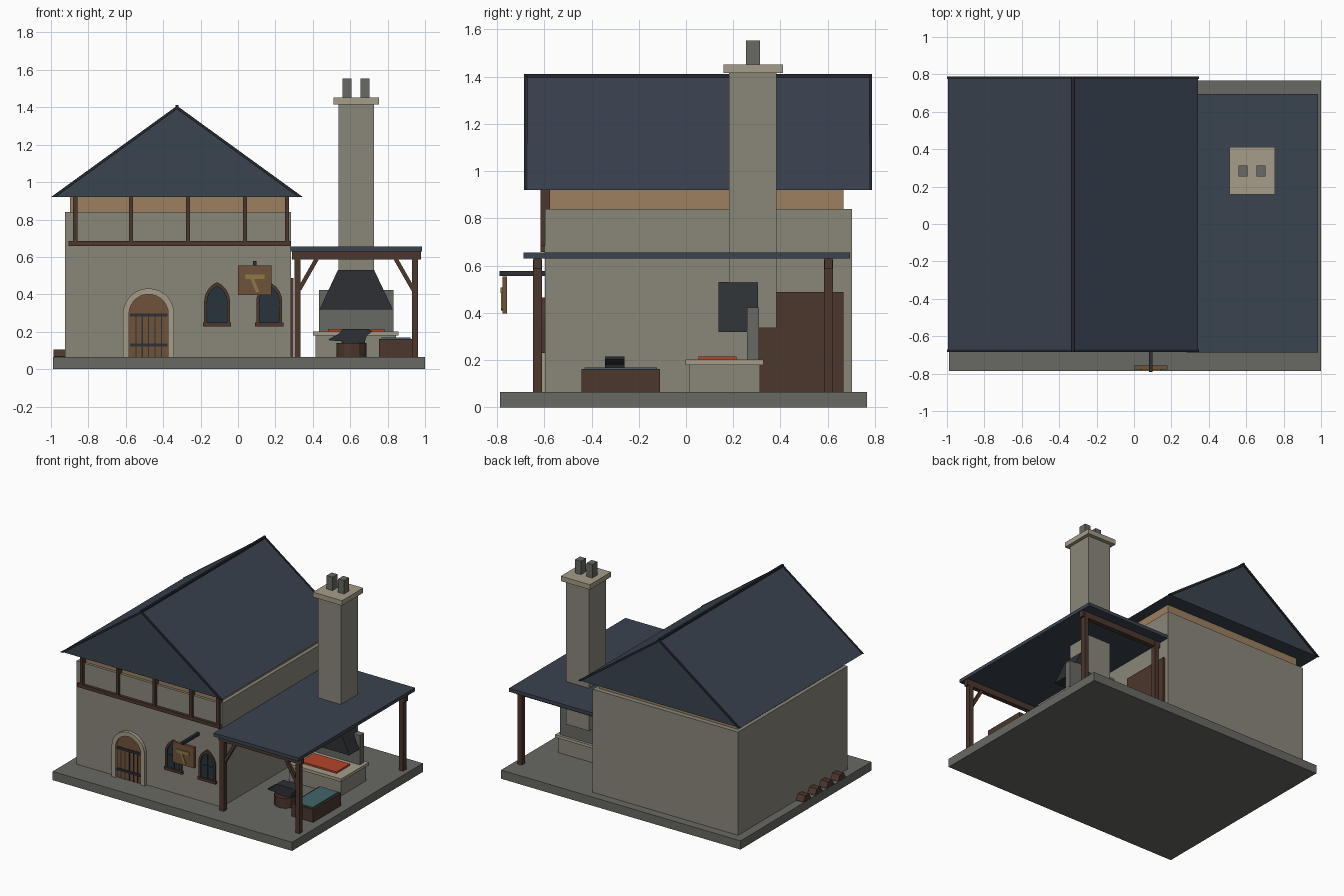
import bpy, bmesh, math

if "Cube" in bpy.data.objects:
    bpy.data.objects.remove(bpy.data.objects["Cube"])

def mat(name, hexcol):
    lin = lambda c: c / 12.92 if c < 0.04 else ((c + 0.055) / 1.055) ** 2.4
    m = bpy.data.materials.new(name)
    m.diffuse_color = [lin(int(hexcol[i:i + 2], 16) / 255) for i in (0, 2, 4)] + [1]
    m.use_nodes = True
    m.node_tree.nodes["Principled BSDF"].inputs["Base Color"].default_value = m.diffuse_color
    return m

STONE, BASE, PALE = mat("stone", "8a877a"), mat("paving", "686963"), mat("pale_stone", "a69d8a")
PLASTER, TIMBER, PLANK = mat("plaster", "9c8060"), mat("timber", "4b372d"), mat("plank", "6f543b")
SLATE, DARK, IRON = mat("slate", "3a4350"), mat("dark_trim", "23282e"), mat("iron", "2d3033")
GLASS, COAL, WATER, BRASS = mat("glass", "26333c"), mat("coal", "b5452a"), mat("water", "41656c"), mat("brass", "8f7a42")

def finish(name, bm, m):
    bmesh.ops.recalc_face_normals(bm, faces=bm.faces)
    me = bpy.data.meshes.new(name)
    bm.to_mesh(me)
    bm.free()
    me.materials.append(m)
    ob = bpy.data.objects.new(name, me)
    bpy.context.collection.objects.link(ob)
    return ob

def prism(name, pts, y0, y1, m):
    """Extrude an x/z outline along y."""
    bm = bmesh.new()
    f = bm.faces.new([bm.verts.new((x, y0, z)) for x, z in pts])
    r = bmesh.ops.extrude_face_region(bm, geom=[f])
    bmesh.ops.translate(bm, vec=(0, y1 - y0, 0),
                        verts=[v for v in r["geom"] if isinstance(v, bmesh.types.BMVert)])
    return finish(name, bm, m)

def box(name, x0, x1, y0, y1, z0, z1, m):
    return prism(name, [(x0, z0), (x1, z0), (x1, z1), (x0, z1)], y0, y1, m)

def strut(name, a, b, w, y0, y1, m):
    """Straight bar between two x/z points."""
    dx, dz = b[0] - a[0], b[1] - a[1]
    k = w / 2 / math.hypot(dx, dz)
    n = (-dz * k, dx * k)
    prism(name, [(a[0] + n[0], a[1] + n[1]), (b[0] + n[0], b[1] + n[1]),
                 (b[0] - n[0], b[1] - n[1]), (a[0] - n[0], a[1] - n[1])], y0, y1, m)

def cyl(name, c, r, depth, n, m, along_x=False):
    bm = bmesh.new()
    bmesh.ops.create_cone(bm, cap_ends=True, segments=n, radius1=r, radius2=r, depth=depth)
    ob = finish(name, bm, m)
    ob.location = c
    if along_x:
        ob.rotation_euler = (0, math.pi / 2, 0)
    return ob

# Ground slab and house walls
box("base_slab", -0.99, 1.0, -0.787, 0.767, 0, 0.065, BASE)
box("house_walls", -0.925, 0.283, -0.597, 0.703, 0.06, 0.84, STONE)
box("upper_plaster", -0.898, 0.256, -0.578, 0.667, 0.83, 0.925, PLASTER)

# Front timber framing
box("timber_rail", -0.905, 0.28, -0.617, -0.59, 0.658, 0.685, TIMBER)
for i, x in enumerate((-0.87, -0.572, -0.267, 0.037, 0.262)):
    box(f"timber_stud_{i}", x - 0.011, x + 0.011, -0.617, -0.575, 0.68, 0.925, TIMBER)

# Gable roof with bargeboards and ridge cap
L, R, C, EAVE, TOP = -1.0, 0.347, -0.326, 0.92, 1.402
prism("main_roof", [(L + 0.005, EAVE), (R - 0.005, EAVE), (C, TOP)], -0.675, 0.78, SLATE)
for side, y in (("front", -0.685), ("back", 0.775)):
    prism(f"bargeboard_{side}", [(L, EAVE), (C, TOP + 0.006), (R, EAVE), (R - 0.025, EAVE),
                                 (C, TOP - 0.012), (L + 0.025, EAVE)], y, y + 0.013, DARK)
box("ridge_cap", C - 0.008, C + 0.008, -0.685, 0.788, 1.39, 1.412, DARK)

# Arched door with stone surround, straps and bars
DX, SPRING, RI, RO = -0.478, 0.295, 0.105, 0.137
def arc(r, a0, a1, n):
    return [(DX + r * math.cos(a0 + (a1 - a0) * i / n), SPRING + r * math.sin(a0 + (a1 - a0) * i / n))
            for i in range(n + 1)]
prism("door", [(DX - RI, 0.065), (DX + RI, 0.065)] + arc(RI, 0, math.pi, 14), -0.606, -0.59, PLANK)
for i in range(7):
    a, b = math.pi * i / 7, math.pi * (i + 1) / 7
    prism(f"arch_stone_{i}", arc(RO, a, b, 2) + arc(RI, a, b, 2)[::-1], -0.622, -0.59, PALE)
for s in (-1, 1):
    x0, x1 = sorted((DX + s * RI, DX + s * RO))
    box(f"door_jamb_{s}", x0, x1, -0.622, -0.59, 0.065, SPRING, PALE)
for i in range(5):
    x = DX + (i - 2) * 0.034
    box(f"door_bar_{i}", x - 0.003, x + 0.003, -0.61, -0.6, 0.065, 0.3, IRON)
for i, z in enumerate((0.128, 0.289)):
    box(f"door_strap_{i}", DX - 0.1, DX + 0.1, -0.614, -0.6, z - 0.008, z + 0.008, IRON)

# Pointed windows
def pointed(cx, w, z0, zs, h, n=6):
    r = (w * w + h * h) / (2 * w)
    end = math.atan2(h, r - w)
    right = [(w - r + r * math.cos(end * i / n), zs + r * math.sin(end * i / n)) for i in range(n + 1)]
    half = [(w, z0)] + right
    return [(cx + x, z) for x, z in half] + [(cx - x, z) for x, z in half[-2::-1]]
for i, cx in enumerate((-0.112, 0.167)):
    outer, inner = pointed(cx, 0.069, 0.24, 0.36, 0.105), pointed(cx, 0.053, 0.24, 0.36, 0.083)
    prism(f"window_glass_{i}", inner, -0.6, -0.59, GLASS)
    prism(f"window_frame_{i}", outer + inner[::-1], -0.61, -0.59, TIMBER)
    box(f"window_sill_{i}", cx - 0.075, cx + 0.075, -0.614, -0.59, 0.229, 0.249, TIMBER)
    box(f"window_mullion_{i}", cx - 0.003, cx + 0.003, -0.605, -0.59, 0.24, 0.44, IRON)
    box(f"window_bar_{i}", cx - 0.053, cx + 0.053, -0.605, -0.59, 0.34, 0.346, IRON)

# Hanging sign with hammer ornament
box("sign_bracket", 0.08, 0.1, -0.79, -0.59, 0.555, 0.577, IRON)
box("sign_board", 0, 0.18, -0.778, -0.757, 0.397, 0.553, PLANK)
box("hammer_head", 0.04, 0.143, -0.785, -0.776, 0.483, 0.507, BRASS)
strut("hammer_handle", (0.075, 0.485), (0.105, 0.412), 0.017, -0.784, -0.776, BRASS)

# Open workshop shelter
box("shelter_roof", 0.28, 0.985, -0.688, 0.695, 0.63, 0.656, SLATE)
for side, y in (("front", -0.628), ("back", 0.603)):
    box(f"shelter_beam_{side}", 0.288, 0.978, y - 0.017, y + 0.017, 0.585, 0.632, TIMBER)
    for x in (0.318, 0.946):
        box(f"shelter_post_{side}_{x}", x - 0.017, x + 0.017, y - 0.019, y + 0.019, 0.06, 0.625, TIMBER)
for s in (-1, 1):
    strut(f"shelter_brace_{s}", (0.632 + s * 0.305, 0.425), (0.632 + s * 0.205, 0.6), 0.022, -0.64, -0.616, TIMBER)
box("side_door", 0.28, 0.298, 0.28, 0.667, 0.065, 0.488, TIMBER)

# Forge hearth, hood and chimney
box("hearth_body", 0.415, 0.845, 0.013, 0.313, 0.06, 0.185, STONE)
box("hearth_top", 0.4, 0.858, -0.002, 0.328, 0.18, 0.202, PALE)
box("hot_coals", 0.48, 0.782, 0.053, 0.213, 0.195, 0.214, COAL)
box("hearth_back", 0.433, 0.832, 0.258, 0.31, 0.2, 0.422, BASE)
prism("forge_hood", [(0.435, 0.318), (0.828, 0.318), (0.728, 0.53), (0.534, 0.53)], 0.138, 0.305, IRON)
box("chimney", 0.538, 0.728, 0.183, 0.383, 0.335, 1.42, STONE)
box("chimney_cap", 0.511, 0.753, 0.159, 0.411, 1.415, 1.452, PALE)
for i, x in enumerate((0.583, 0.678)):
    box(f"chimney_pot_{i}", x - 0.024, x + 0.024, 0.255, 0.314, 1.45, 1.553, BASE)

# Anvil on stump
cyl("anvil_stump", (0.607, -0.3, 0.1), 0.08, 0.08, 12, TIMBER)
prism("anvil", [(0.553, 0.14), (0.68, 0.14), (0.68, 0.155), (0.69, 0.18), (0.72, 0.203), (0.69, 0.215),
                (0.56, 0.215), (0.54, 0.19), (0.485, 0.16), (0.49, 0.153), (0.553, 0.15)], -0.342, -0.26, IRON)

# Water trough
box("trough", 0.753, 0.935, -0.443, -0.11, 0.06, 0.161, TIMBER)
box("trough_water", 0.767, 0.921, -0.43, -0.122, 0.155, 0.169, WATER)

# Logs by the left wall
for i in range(4):
    cyl(f"log_{i}", (-0.956, -0.03 - 0.137 * i, 0.067), 0.045, 0.062, 6, TIMBER, True)
